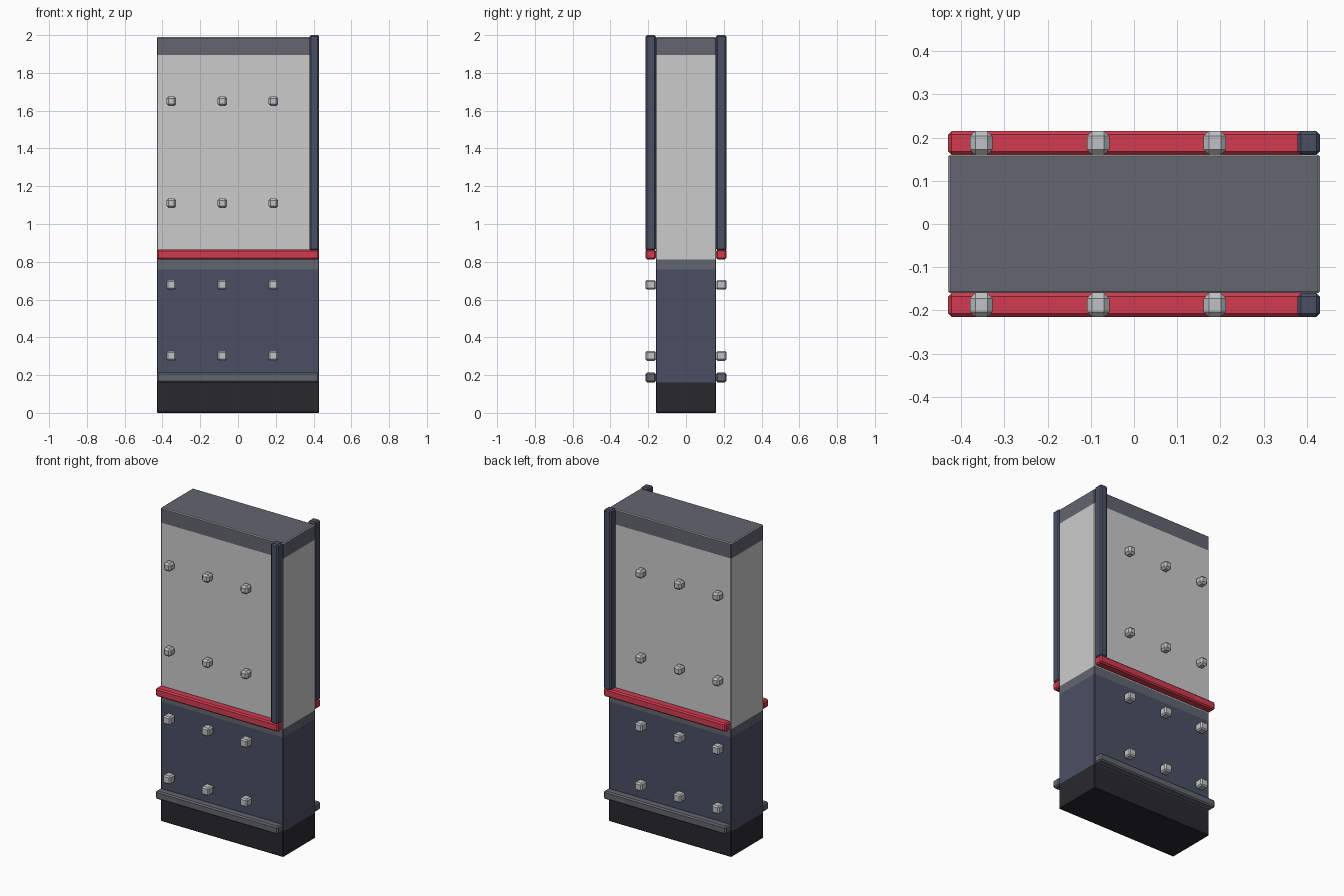
import bpy
import bmesh
from mathutils import Vector

if "Cube" in bpy.data.objects:
    bpy.data.objects.remove(bpy.data.objects["Cube"])

W, D, H = 0.43, 0.16, 1.99      # half width, half depth, body height
OUT = 0.215                     # half depth to the face of the trim


def material(name, rgb):
    m = bpy.data.materials.new(name)
    m.diffuse_color = (*rgb, 1)
    m.use_nodes = True
    m.node_tree.nodes["Principled BSDF"].inputs["Base Color"].default_value = m.diffuse_color
    return m


navy = material("navy", (0.069, 0.078, 0.125))
red = material("red", (0.65, 0.043, 0.08))
dark = material("dark_grey", (0.125, 0.133, 0.16))
black = material("black", (0.022, 0.022, 0.026))
steel = material("steel", (0.52, 0.54, 0.56))
pale = material("pale_grey", (0.8, 0.8, 0.8))


def box_mesh(lo, hi, bevel):
    """Box between two corners with chamfered edges."""
    lo, hi = Vector(lo), Vector(hi)
    bm = bmesh.new()
    bmesh.ops.create_cube(bm, size=1)
    for v in bm.verts:
        v.co = (lo + hi) / 2 + v.co * (hi - lo)
    bmesh.ops.bevel(bm, geom=bm.edges[:], offset=bevel, segments=1,
                    profile=0.5, affect='EDGES')
    return bm


def add_object(name, bm, mats):
    mesh = bpy.data.meshes.new(name)
    bm.to_mesh(mesh)
    bm.free()
    for m in mats:
        mesh.materials.append(m)
    ob = bpy.data.objects.new(name, mesh)
    bpy.context.collection.objects.link(ob)
    return ob


def trim(name, x0, x1, z0, z1, mat, bevel=0.008):
    """Raised block on the front, mirrored to the back."""
    ob = add_object(name, box_mesh((x0, -OUT, z0), (x1, -D, z1), bevel), [mat])
    mod = ob.modifiers.new("front_back", 'MIRROR')
    mod.use_axis = (False, True, False)
    mod.use_mirror_merge = False
    return ob


# Wall body, cut into horizontal colour bands
levels = [0.162, 0.76, 0.813, 1.895]
bm = box_mesh((-W, -D, 0), (W, D, H), 0.004)
for z in levels:
    bmesh.ops.bisect_plane(bm, geom=bm.verts[:] + bm.edges[:] + bm.faces[:],
                           plane_co=(0, 0, z), plane_no=(0, 0, 1))
for f in bm.faces:
    z = f.calc_center_median().z
    f.material_index = sum(z > level for level in levels)
    if H - 0.004 < z < H - 0.0005:      # pale rim round the top
        f.material_index = 3
add_object("wall_body", bm, [black, navy, dark, pale, dark])

# Horizontal rails and the corner post
trim("lower_rail", -W, W, 0.162, 0.213, dark)
trim("red_rail", -W, W, 0.813, 0.865, red)
trim("corner_post", 0.378, W, 0.86, 2.0, navy)

# Bolt rows
for row, (z, bevel) in enumerate([(0.302, 0.008), (0.678, 0.008),
                                  (1.11, 0.012), (1.65, 0.012)]):
    for col in range(3):
        x = -0.353 + 0.27 * col
        trim(f"bolt_{row + 1}_{col + 1}", x - 0.026, x + 0.026,
             z - 0.026, z + 0.026, steel, bevel)
